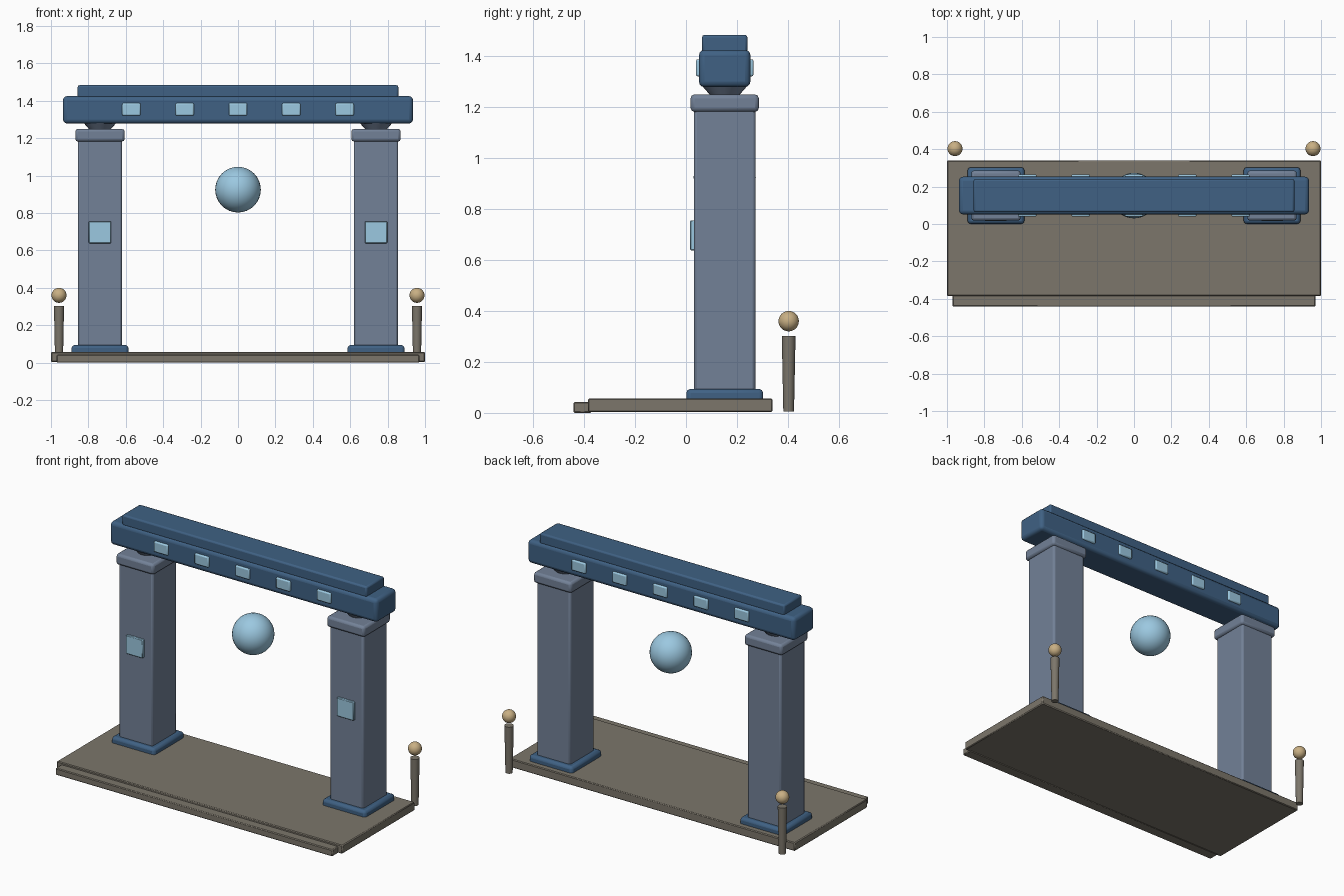
import bpy
from math import radians

if "Cube" in bpy.data.objects:
    bpy.data.objects.remove(bpy.data.objects["Cube"])


def material(name, rgb):
    m = bpy.data.materials.new(name)
    m.diffuse_color = (*rgb, 1)
    m.use_nodes = True
    m.node_tree.nodes["Principled BSDF"].inputs["Base Color"].default_value = m.diffuse_color
    return m


STONE = material("stone", (0.20, 0.18, 0.145))
SLATE = material("slate", (0.17, 0.22, 0.31))
BLUE = material("deep_blue", (0.05, 0.12, 0.23))
GLOW = material("pale_blue", (0.33, 0.58, 0.75))
GOLD = material("tan", (0.58, 0.43, 0.23))


def finish(ob, name, mat):
    ob.name = name
    ob.data.materials.append(mat)
    return ob


def box(name, x, y, z, mat, bevel=0.0, segments=2):
    """Bevelled box from (min, max) pairs on each axis."""
    lo, hi = zip(x, y, z)
    bpy.ops.mesh.primitive_cube_add(size=1, location=[(a + b) / 2 for a, b in zip(lo, hi)])
    ob = bpy.context.object
    ob.scale = [b - a for a, b in zip(lo, hi)]
    bpy.ops.object.transform_apply(location=False, rotation=False, scale=True)
    if bevel:
        mod = ob.modifiers.new("bevel", "BEVEL")
        mod.width = bevel
        mod.segments = segments
        bpy.ops.object.shade_smooth_by_angle(angle=radians(35))
    return finish(ob, name, mat)


def ball(name, loc, r, mat):
    bpy.ops.mesh.primitive_uv_sphere_add(segments=32, ring_count=16, radius=r, location=loc)
    bpy.ops.object.shade_smooth()
    return finish(bpy.context.object, name, mat)


def cone(name, x, y, z, r1, r2, mat):
    bpy.ops.mesh.primitive_cone_add(vertices=24, radius1=r1, radius2=r2, depth=z[1] - z[0],
                                    location=(x, y, (z[0] + z[1]) / 2))
    bpy.ops.object.shade_smooth_by_angle(angle=radians(35))
    return finish(bpy.context.object, name, mat)


def span(c, half):
    return (c - half, c + half)


Y = 0.152  # depth centre of the gateway

# Platform and front step
box("platform", (-1, 1), (-0.385, 0.34), (0.003, 0.057), STONE, 0.005, 1)
box("front_step", (-0.97, 0.97), (-0.442, -0.37), (0, 0.043), STONE, 0.005, 1)

# Columns with pads, capitals, necks and front tiles; lamp posts behind
for s, side in ((-1, "left"), (1, "right")):
    cx = s * 0.738
    box(side + "_column_pad", span(cx, 0.152), span(Y, 0.151), (0.004, 0.094), BLUE, 0.016)
    box(side + "_column", span(cx, 0.118), span(Y, 0.121), (0.06, 1.2), SLATE, 0.012)
    box(side + "_capital", span(cx, 0.132), span(Y, 0.134), (1.182, 1.25), SLATE, 0.015)
    cone(side + "_neck", cx, Y, (1.245, 1.285), 0.055, 0.09, SLATE)
    box(side + "_column_tile", span(cx, 0.06), (0.016, 0.04), (0.638, 0.756), GLOW, 0.004, 1)
    cone(side + "_lamp_post", s * 0.957, 0.403, (0.005, 0.302), 0.021, 0.027, STONE)
    ball(side + "_lamp_ball", (s * 0.957, 0.403, 0.36), 0.04, GOLD)

# Lintel beam and top slab
box("lintel", (-0.936, 0.936), span(Y, 0.101), (1.279, 1.425), BLUE, 0.022, 3)
box("top_slab", (-0.857, 0.857), span(Y, 0.089), (1.415, 1.484), BLUE, 0.01)

# Inset gems on both faces of the lintel
for i in range(5):
    gx = (i - 2) * 0.285
    for s, face in ((-1, "front"), (1, "back")):
        box(f"{face}_gem_{i + 1}", span(gx, 0.049), span(Y + s * 0.1, 0.013),
            (1.321, 1.388), GLOW, 0.007)

# Floating orb
ball("orb", (0, Y, 0.925), 0.122, GLOW)
